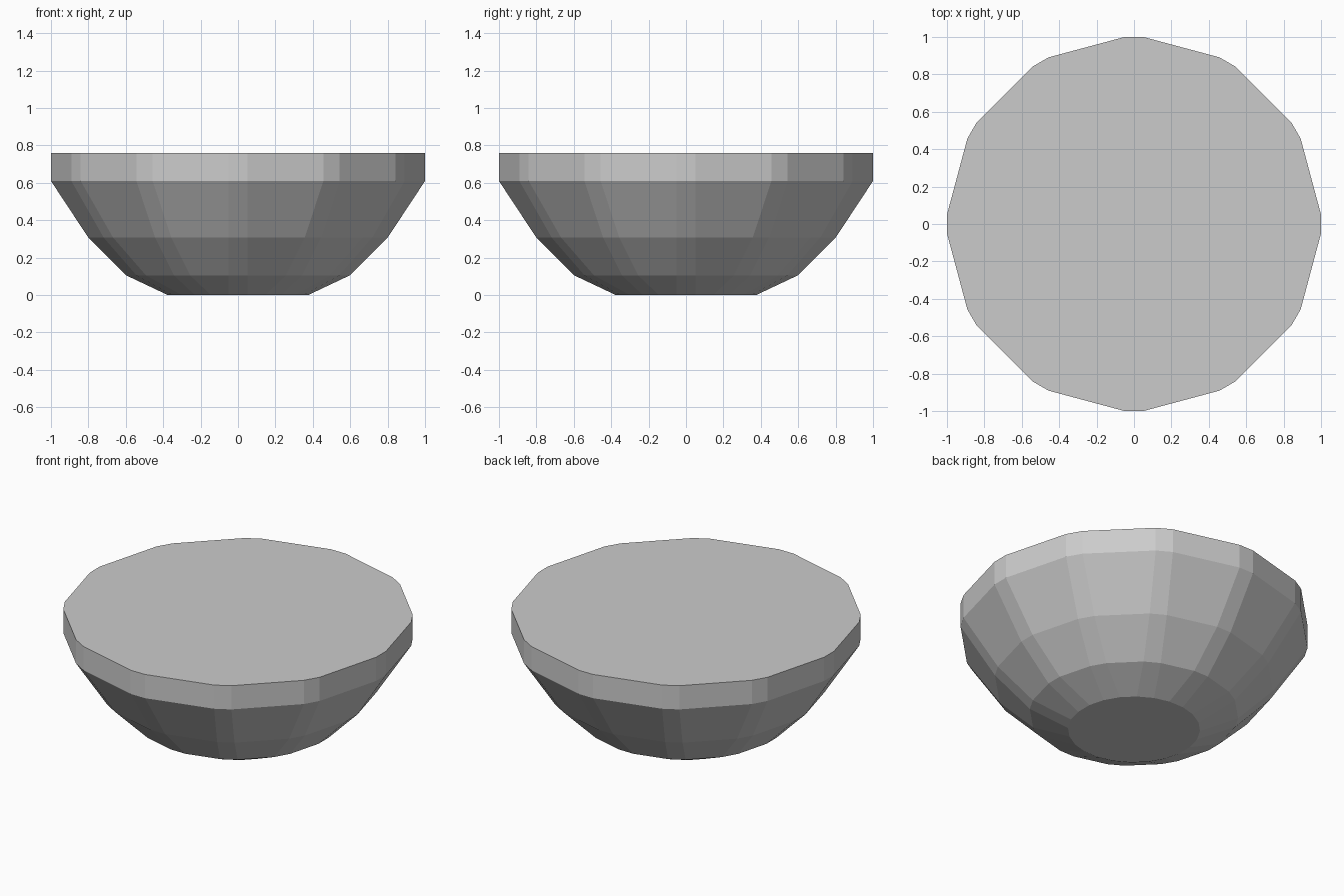
import bpy, bmesh
from math import cos, sin, pi

if "Cube" in bpy.data.objects:
    bpy.data.objects.remove(bpy.data.objects["Cube"])

SIDES = 12
HALF_CHAMFER = 0.05   # constant corner chamfer on every ring
PROFILE = [(0.375, 0.0), (0.597, 0.105), (0.8, 0.307), (1.0, 0.61), (1.0, 0.76)]


def ring(bm, r, z):
    """Twelve-sided ring whose corners are cut flat at radius r."""
    verts = []
    for i in range(SIDES):
        a = 2 * pi * i / SIDES
        for t in (-HALF_CHAMFER, HALF_CHAMFER):
            verts.append(bm.verts.new((r * cos(a) - t * sin(a),
                                       r * sin(a) + t * cos(a), z)))
    return verts


# Solid bowl: stacked rings, bridged and capped
bm = bmesh.new()
rings = [ring(bm, r, z) for r, z in PROFILE]
for low, high in zip(rings, rings[1:]):
    n = len(low)
    for i in range(n):
        j = (i + 1) % n
        bm.faces.new((low[i], low[j], high[j], high[i]))
bm.faces.new(rings[0][::-1])
bm.faces.new(rings[-1])
bmesh.ops.recalc_face_normals(bm, faces=bm.faces)

mesh = bpy.data.meshes.new("bowl")
bm.to_mesh(mesh)
bm.free()
bpy.context.collection.objects.link(bpy.data.objects.new("bowl", mesh))
